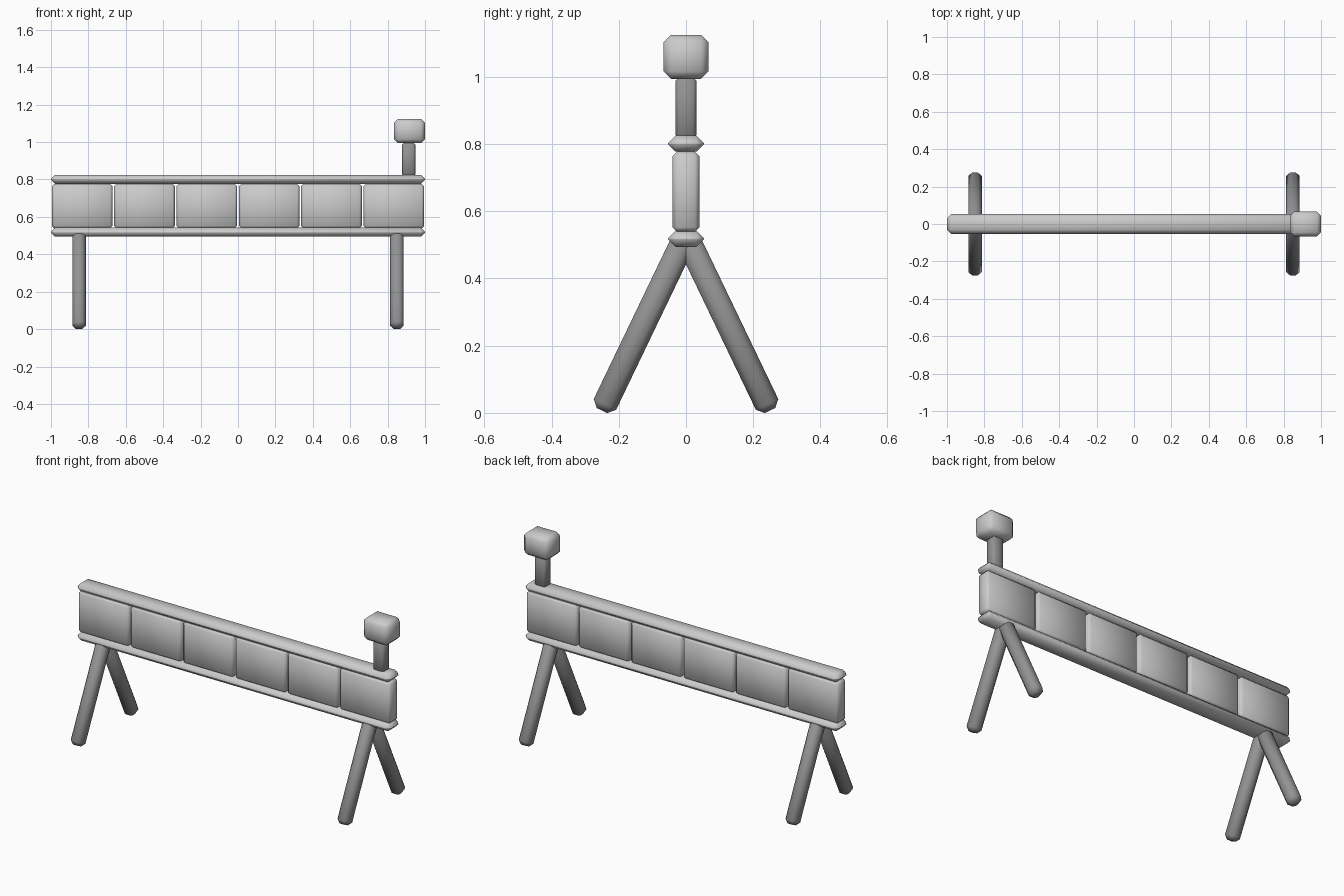
import bpy, bmesh
from mathutils import Vector, Matrix

if "Cube" in bpy.data.objects:
    bpy.data.objects.remove(bpy.data.objects["Cube"])


def grey(name, v):
    mat = bpy.data.materials.new(name)
    mat.diffuse_color = (v, v, v, 1)
    mat.use_nodes = True
    mat.node_tree.nodes["Principled BSDF"].inputs["Base Color"].default_value = mat.diffuse_color
    return mat


RAIL = grey("rail_grey", 0.62)
PANEL = grey("panel_grey", 0.55)
METAL = grey("dark_grey", 0.29)
LAMP = grey("lamp_grey", 0.8)


def bevel_box(name, center, size, bevel, mat, rot=None):
    """Smooth-shaded box with a single-segment chamfer on all edges."""
    bm = bmesh.new()
    bmesh.ops.create_cube(bm, size=1.0)
    bmesh.ops.scale(bm, vec=size, verts=bm.verts)
    bmesh.ops.bevel(bm, geom=bm.edges[:], offset=bevel, segments=1,
                    affect='EDGES', clamp_overlap=True)
    if rot is not None:
        bmesh.ops.transform(bm, matrix=rot, verts=bm.verts)
    bmesh.ops.translate(bm, vec=center, verts=bm.verts)
    bmesh.ops.recalc_face_normals(bm, faces=bm.faces)
    for f in bm.faces:
        f.smooth = True
    mesh = bpy.data.meshes.new(name)
    bm.to_mesh(mesh)
    bm.free()
    mesh.materials.append(mat)
    ob = bpy.data.objects.new(name, mesh)
    bpy.context.collection.objects.link(ob)
    return ob


# Horizontal rails
bevel_box("top_rail", (0, 0, 0.801), (2.0, 0.106, 0.048), 0.022, RAIL)
bevel_box("bottom_rail", (0, 0, 0.518), (2.0, 0.106, 0.048), 0.022, RAIL)

# Row of board panels between the rails
pitch = 2.0 / 6
for i in range(6):
    bevel_box(f"panel_{i + 1}", (-1 + pitch * (i + 0.5), 0, 0.658),
              (0.324, 0.08, 0.238), 0.013, PANEL)

# Splayed A-frame legs
for x, end in ((-0.85, "left"), (0.85, "right")):
    for s, side in ((-1, "front"), (1, "back")):
        foot = Vector((x, s * 0.25, 0.007))
        top = Vector((x, s * 0.004, 0.519))
        axis = (top - foot).normalized()
        xdir = Vector((1, 0, 0))
        rot = Matrix((xdir, axis.cross(xdir), axis)).transposed().to_4x4()
        bevel_box(f"{side}_leg_{end}", (foot + top) / 2,
                  (0.072, 0.074, (top - foot).length), 0.02, METAL, rot)

# Warning lamp on its post
bevel_box("lamp_post", (0.913, 0, 0.908), (0.07, 0.062, 0.18), 0.01, METAL)
bevel_box("lamp", (0.917, 0, 1.059), (0.166, 0.134, 0.13), 0.022, LAMP)
